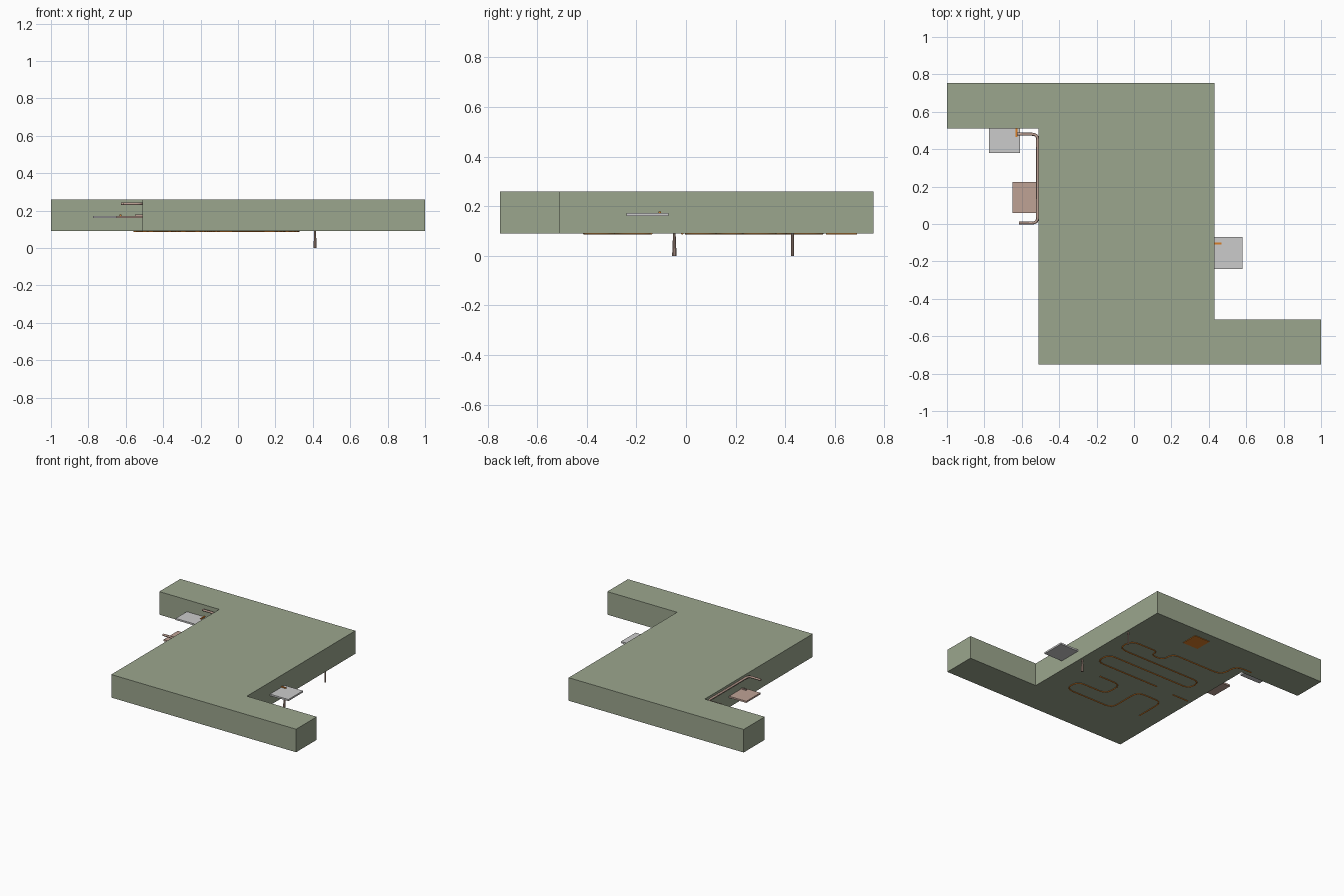
import bpy, bmesh
from mathutils import Vector

cube = bpy.data.objects.get("Cube")
if cube:
    bpy.data.objects.remove(cube, do_unlink=True)


def material(name, rgb):
    m = bpy.data.materials.new(name)
    m.use_nodes = True
    m.diffuse_color = (*rgb, 1)
    m.node_tree.nodes["Principled BSDF"].inputs["Base Color"].default_value = (*rgb, 1)
    return m


GREEN = material("sage green", (0.33, 0.38, 0.27))
GREY = material("light grey", (0.60, 0.60, 0.60))
PINK = material("dusty pink", (0.52, 0.36, 0.30))
COPPER = material("copper", (0.70, 0.21, 0.02))


def add_mesh(name, bm, mat):
    bmesh.ops.recalc_face_normals(bm, faces=bm.faces)
    mesh = bpy.data.meshes.new(name)
    bm.to_mesh(mesh)
    bm.free()
    mesh.materials.append(mat)
    obj = bpy.data.objects.new(name, mesh)
    bpy.context.collection.objects.link(obj)
    return obj


def prism(name, outline, z0, z1, mat):
    bm = bmesh.new()
    face = bm.faces.new([bm.verts.new((x, y, z0)) for x, y in outline])
    top = bmesh.ops.extrude_face_region(bm, geom=[face])["geom"]
    verts = [v for v in top if isinstance(v, bmesh.types.BMVert)]
    bmesh.ops.translate(bm, verts=verts, vec=(0, 0, z1 - z0))
    return add_mesh(name, bm, mat)


def box(name, x0, x1, y0, y1, z0, z1, mat):
    return prism(name, [(x0, y0), (x1, y0), (x1, y1), (x0, y1)], z0, z1, mat)


def tube(name, points, z, radius, bend, mat):
    """Round pipe through the corners, each corner rounded by bend."""
    pts = [Vector((x, y, z)) for x, y in points]
    path = [pts[0]]
    for a, b, c in zip(pts, pts[1:], pts[2:]):
        r = min(bend, (a - b).length / 2, (c - b).length / 2)
        p, q = b + (a - b).normalized() * r, b + (c - b).normalized() * r
        for i in range(5):
            t = i / 4
            path.append(p * (1 - t) ** 2 + b * 2 * t * (1 - t) + q * t * t)
    path.append(pts[-1])
    curve = bpy.data.curves.new(name, "CURVE")
    curve.dimensions = "3D"
    curve.bevel_depth = radius
    curve.bevel_resolution = 1
    curve.use_fill_caps = True
    spline = curve.splines.new("POLY")
    spline.points.add(len(path) - 1)
    for sp, p in zip(spline.points, path):
        sp.co = (*p, 1)
    curve.materials.append(mat)
    obj = bpy.data.objects.new(name, curve)
    bpy.context.collection.objects.link(obj)


# Main stepped slab
prism("slab", [(-0.51, -0.75), (1, -0.75), (1, -0.51), (0.43, -0.51),
               (0.43, 0.755), (-1, 0.755), (-1, 0.51), (-0.51, 0.51)], 0.09, 0.26, GREEN)

# Small shelves in the two notches
box("right_notch_shelf", 0.43, 0.58, -0.24, -0.07, 0.16, 0.172, GREY)
box("left_notch_back_shelf", -0.775, -0.61, 0.38, 0.51, 0.16, 0.172, GREY)
box("left_notch_front_shelf", -0.65, -0.51, 0.06, 0.225, 0.16, 0.172, PINK)

# Short stubs resting on the shelves
box("right_shelf_stub", 0.43, 0.468, -0.11, -0.1, 0.17, 0.178, COPPER)
box("back_shelf_stub", -0.634, -0.624, 0.465, 0.51, 0.17, 0.178, COPPER)
box("front_shelf_stub", -0.55, -0.51, 0.076, 0.086, 0.17, 0.178, PINK)

# Rail along the wall, turned outwards at both ends
tube("wall_rail", [(-0.625, 0.48), (-0.515, 0.48), (-0.515, 0.005), (-0.615, 0.005)],
     0.237, 0.008, 0.03, PINK)

# Slender legs, slightly tapered
for name, y, top, foot in (("front_leg", -0.047, 0.005, 0.009), ("back_leg", 0.43, 0.006, 0.006)):
    bm = bmesh.new()
    bmesh.ops.create_cone(bm, cap_ends=True, segments=10, radius1=foot, radius2=top, depth=0.095)
    bmesh.ops.translate(bm, verts=bm.verts, vec=(0.412, y, 0.0475))
    add_mesh(name, bm, PINK)

# Patch and winding tracks on the underside
box("under_patch", -0.08, 0.045, 0.565, 0.69, 0.086, 0.091, COPPER)
tube("back_track", [(-0.56, 0.55), (-0.43, 0.55), (-0.43, 0.4), (0, 0.4), (0, 0.3), (0.1, 0.3),
                    (0.1, 0.36), (0.325, 0.36), (0.325, 0.23), (-0.38, 0.23), (-0.38, 0.12),
                    (0.325, 0.12), (0.325, 0.0), (-0.2, 0.0)], 0.0905, 0.005, 0.07, COPPER)
tube("front_track", [(0.18, -0.14), (0, -0.14), (0, -0.29), (0.25, -0.29), (0.25, -0.41),
                     (-0.15, -0.41), (-0.15, -0.14), (-0.36, -0.14), (-0.36, -0.37)],
     0.0905, 0.005, 0.06, COPPER)
tube("short_track", [(-0.35, -0.015), (-0.48, -0.015)], 0.0905, 0.005, 0.02, COPPER)
